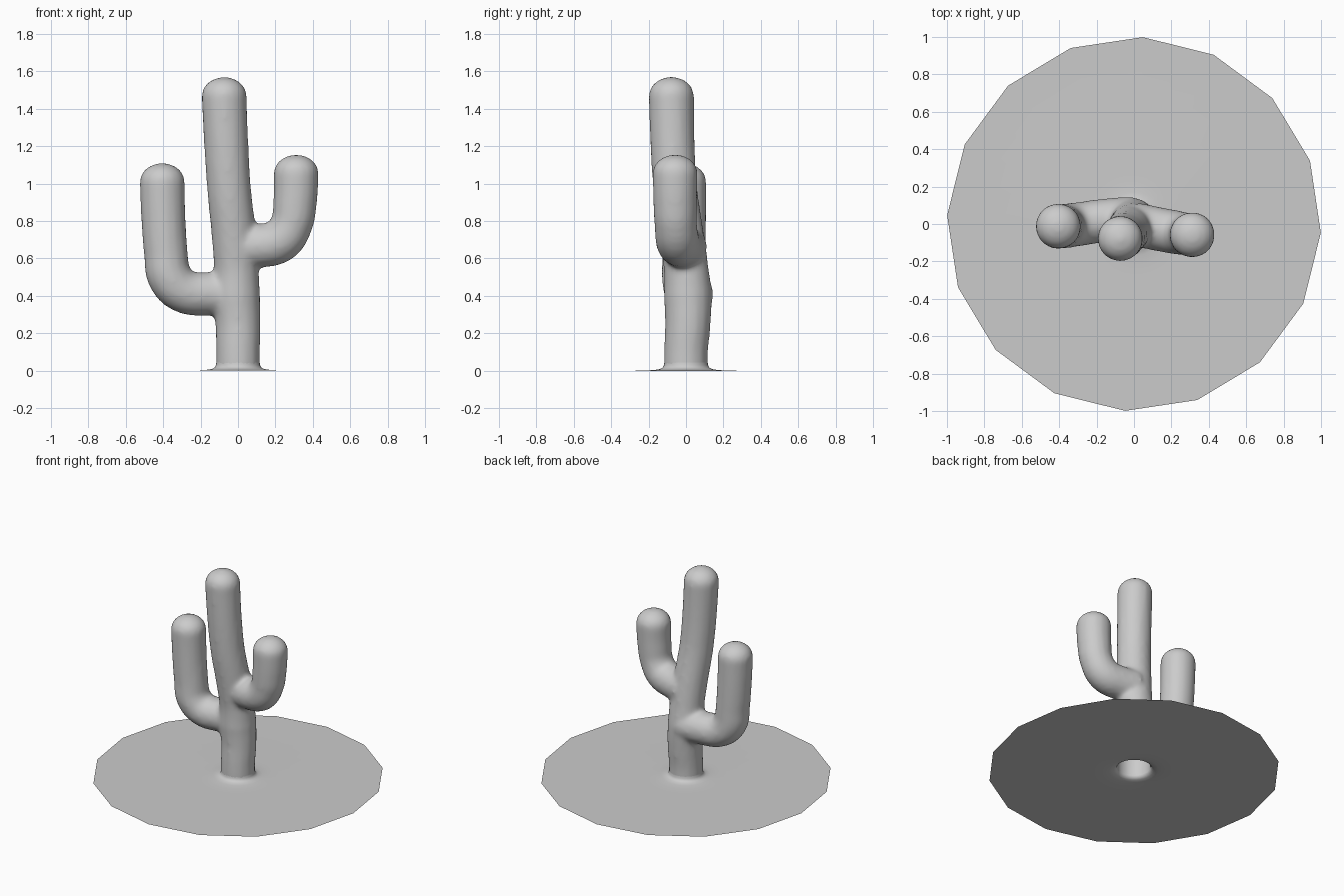
import bpy, bmesh, math

if "Cube" in bpy.data.objects:
    bpy.data.objects.remove(bpy.data.objects["Cube"], do_unlink=True)

grey = bpy.data.materials.new("plain grey")
grey.use_nodes = True
grey.diffuse_color = (0.6, 0.6, 0.6, 1)
grey.node_tree.nodes["Principled BSDF"].inputs["Base Color"].default_value = (0.6, 0.6, 0.6, 1)

CUT = 0.03      # height where the stem meets the flared base
CAP = 0.1       # height of the rounded tips


def add_limb(curve, path):
    """Add a thick spline through (x, y, z, radius) points, ending in a rounded upright tip."""
    x, y, z, r = path[-1]
    points = list(path)
    for i in range(1, 9):
        a = math.radians(86) * i / 8
        points.append((x, y, z + CAP * math.sin(a), r * math.cos(a)))
    spline = curve.splines.new("BEZIER")
    spline.resolution_u = 6
    spline.bezier_points.add(len(points) - 1)
    for p, (px, py, pz, pr) in zip(spline.bezier_points, points):
        p.co = (px, py, pz)
        p.radius = pr
        p.handle_left_type = p.handle_right_type = "AUTO"


def finish(name, mesh):
    obj = bpy.data.objects.new(name, mesh)
    bpy.context.collection.objects.link(obj)
    mesh.materials.clear()
    mesh.materials.append(grey)
    bpy.ops.object.select_all(action="DESELECT")
    obj.select_set(True)
    bpy.context.view_layer.objects.active = obj
    bpy.ops.object.shade_smooth_by_angle(angle=math.radians(50))
    return obj


# Limbs: leaning trunk and two bent arms
curve = bpy.data.curves.new("limb_paths", "CURVE")
curve.dimensions = "3D"
curve.bevel_depth = 1
curve.bevel_resolution = 6
curve.use_fill_caps = True
add_limb(curve, [(0, 0, -0.1, 0.118), (0, 0, 0.1, 0.118), (0, 0.01, 0.25, 0.122),
                 (-0.01, 0.01, 0.4, 0.13), (-0.01, 0, 0.55, 0.12), (-0.02, -0.02, 0.7, 0.12),
                 (-0.05, -0.06, 1.0, 0.118), (-0.074, -0.078, 1.47, 0.122)])
add_limb(curve, [(0, 0.03, 0.41, 0.118), (-0.15, 0.02, 0.41, 0.117), (-0.29, 0, 0.425, 0.118),
                 (-0.365, -0.01, 0.5, 0.12), (-0.385, -0.01, 0.62, 0.118),
                 (-0.405, -0.012, 1.01, 0.122)])
add_limb(curve, [(0, 0, 0.665, 0.118), (0.12, -0.025, 0.668, 0.118), (0.225, -0.045, 0.695, 0.118),
                 (0.285, -0.055, 0.78, 0.114), (0.305, -0.058, 0.9, 0.118),
                 (0.311, -0.058, 1.055, 0.122)])
paths = bpy.data.objects.new("limb_paths", curve)
bpy.context.collection.objects.link(paths)
bpy.context.view_layer.update()
raw = bpy.data.meshes.new_from_object(paths.evaluated_get(bpy.context.evaluated_depsgraph_get()))
bpy.data.objects.remove(paths, do_unlink=True)

# Fuse the limbs into one skin with soft joints
cactus = finish("cactus", raw)
remesh = cactus.modifiers.new("fuse", "REMESH")
remesh.mode = "VOXEL"
remesh.voxel_size = 0.014
remesh.use_smooth_shade = True
soften = cactus.modifiers.new("soften", "SMOOTH")
soften.factor = 0.5
soften.iterations = 14
bpy.context.view_layer.update()
skin = bpy.data.meshes.new_from_object(cactus.evaluated_get(bpy.context.evaluated_depsgraph_get()))
bpy.data.objects.remove(cactus, do_unlink=True)

# Open the hollow stem at the bottom
bm = bmesh.new()
bm.from_mesh(skin)
bmesh.ops.bisect_plane(bm, geom=bm.verts[:] + bm.edges[:] + bm.faces[:],
                       plane_co=(0, 0, CUT), plane_no=(0, 0, 1), clear_inner=True)
bm.to_mesh(skin)
bm.free()
finish("cactus", skin)

# Ground: sixteen-sided sheet rising into the stem around an open hole
SIDES = 16
rings = [(0.116, 0.045), (0.118, 0.03), (0.124, 0.018), (0.138, 0.009), (0.17, 0.004),
         (0.22, 0.001), (0.28, 0), (1, 0)]
bm = bmesh.new()
loops = []
for radius, z in rings:
    loop = []
    for i in range(SIDES * 2):
        a = math.radians(87.3) + math.pi * i / SIDES
        r = radius * (math.cos(math.pi / SIDES) if radius == 1 and i % 2 else 1)
        loop.append(bm.verts.new((r * math.cos(a), r * math.sin(a), z)))
    loops.append(loop)
for inner, outer in zip(loops, loops[1:]):
    for i in range(SIDES * 2):
        j = (i + 1) % (SIDES * 2)
        bm.faces.new((inner[i], outer[i], outer[j], inner[j]))
ground = bpy.data.meshes.new("ground_disc")
bm.to_mesh(ground)
bm.free()
finish("ground_disc", ground)
